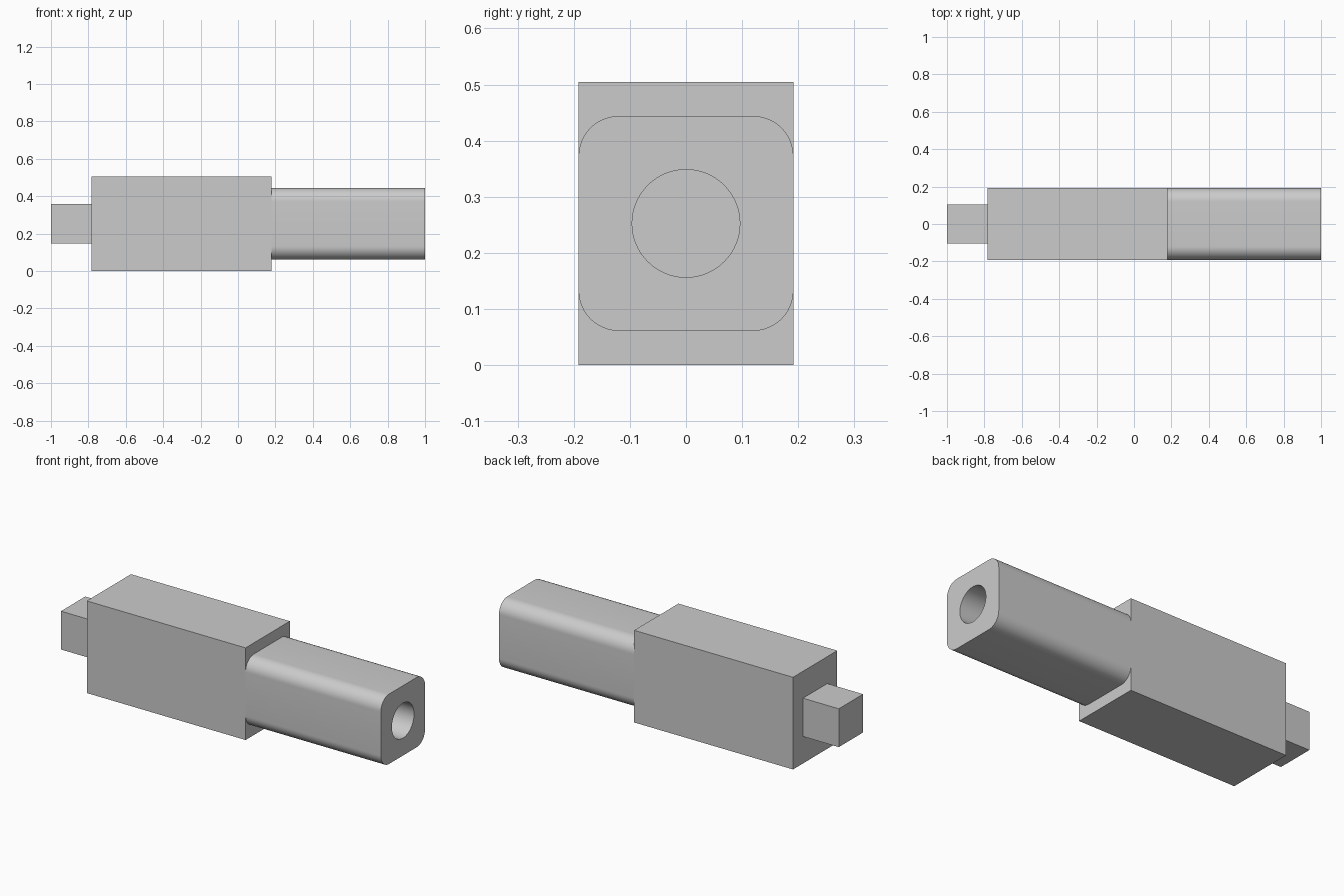
import bpy
import bmesh
import math

if "Cube" in bpy.data.objects:
    bpy.data.objects.remove(bpy.data.objects["Cube"], do_unlink=True)

AXIS_Z = 0.2525       # height of the shared centre line
SHOULDER, BACK = 0.18, -0.783

grey = bpy.data.materials.new("plain_grey")
grey.use_nodes = True
grey.diffuse_color = (0.6, 0.6, 0.6, 1)
grey.node_tree.nodes["Principled BSDF"].inputs["Base Color"].default_value = grey.diffuse_color


def bar(name, x0, x1, width, height, radius=0):
    """Box along x on the centre line, with optional rounded long edges."""
    bm = bmesh.new()
    bmesh.ops.create_cube(bm, size=1)
    bmesh.ops.scale(bm, vec=(x1 - x0, width, height), verts=bm.verts)
    if radius:
        long_edges = [e for e in bm.edges
                      if abs(e.verts[0].co.x - e.verts[1].co.x) > 0.01]
        bmesh.ops.bevel(bm, geom=long_edges, offset=radius, segments=12,
                        profile=0.5, affect='EDGES')
    mesh = bpy.data.meshes.new(name)
    bm.to_mesh(mesh)
    bm.free()
    mesh.materials.append(grey)
    obj = bpy.data.objects.new(name, mesh)
    obj.location = ((x0 + x1) / 2, 0, AXIS_Z)
    bpy.context.collection.objects.link(obj)
    return obj


# Main block and square drive peg
bar("main_block", BACK, SHOULDER, 0.383, 0.505)
bar("square_peg", -1, BACK, 0.21, 0.21)

# Rounded sleeve with a round bore down to the block
sleeve = bar("rounded_sleeve", SHOULDER, 1, 0.383, 0.383, radius=0.072)
bpy.ops.mesh.primitive_cylinder_add(vertices=64, radius=0.096, depth=1.2,
                                    location=(0.6, 0, AXIS_Z),
                                    rotation=(0, math.pi / 2, 0))
cutter = bpy.context.object
cutter.name = "bore_cutter"
cutter.data.materials.append(grey)

bpy.ops.object.select_all(action='DESELECT')
sleeve.select_set(True)
bpy.context.view_layer.objects.active = sleeve
bore = sleeve.modifiers.new("bore", 'BOOLEAN')
bore.operation = 'DIFFERENCE'
bore.solver = 'EXACT'
bore.object = cutter
bpy.ops.object.modifier_apply(modifier=bore.name)
bpy.data.objects.remove(cutter, do_unlink=True)
bpy.ops.object.shade_smooth_by_angle(angle=math.radians(30))
